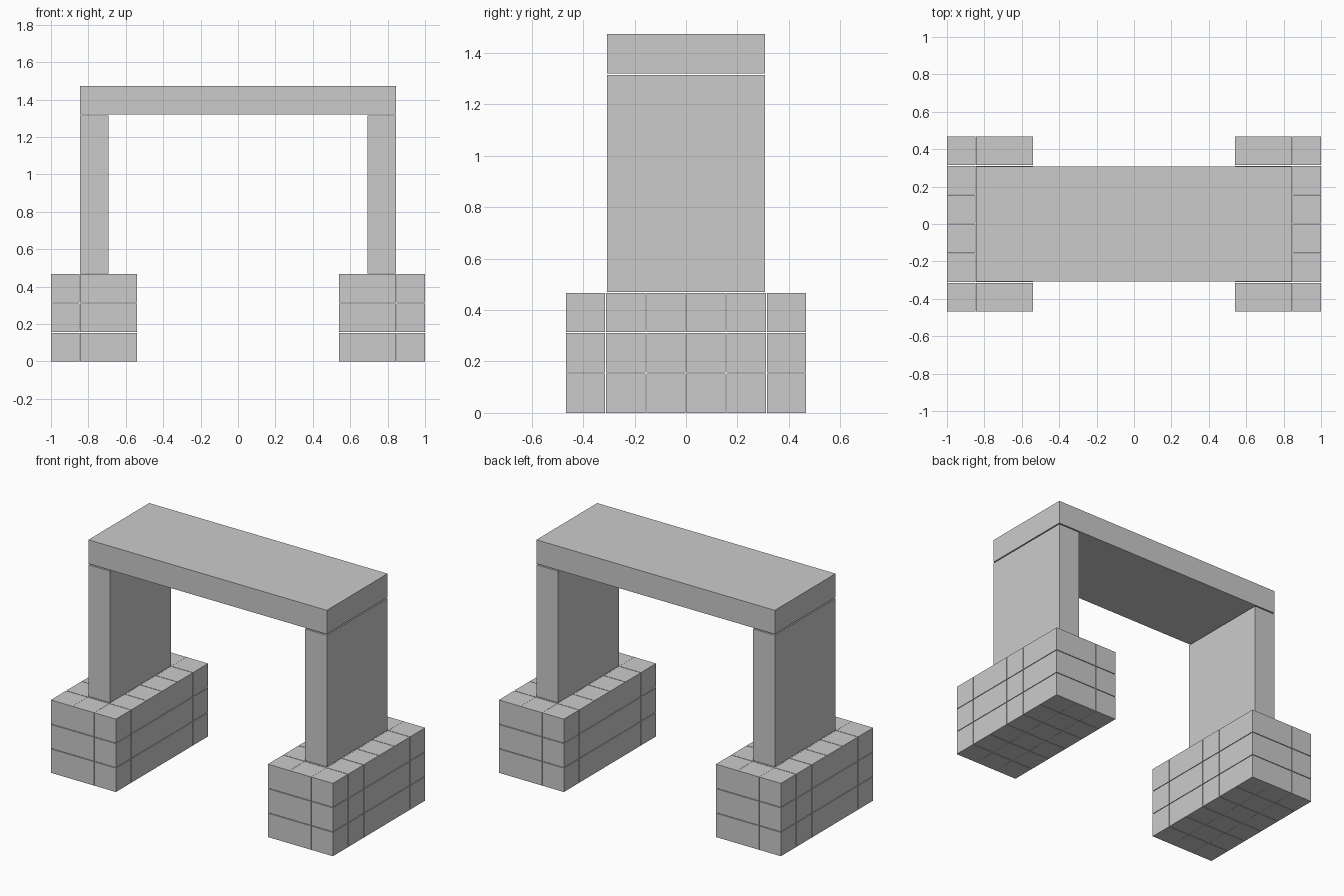
import bpy
import bmesh
from mathutils import Matrix, Vector

if "Cube" in bpy.data.objects:
    bpy.data.objects.remove(bpy.data.objects["Cube"])


def add_box(bm, lo, hi):
    lo, hi = Vector(lo), Vector(hi)
    m = Matrix.Translation((lo + hi) / 2) @ Matrix.Diagonal((*(hi - lo), 1))
    bmesh.ops.create_cube(bm, size=1, matrix=m)


def make_object(name, boxes):
    bm = bmesh.new()
    for lo, hi in boxes:
        add_box(bm, lo, hi)
    mesh = bpy.data.meshes.new(name)
    bm.to_mesh(mesh)
    bm.free()
    obj = bpy.data.objects.new(name, mesh)
    bpy.context.collection.objects.link(obj)
    return obj


# Block size and spacing (small gaps between blocks)
S = 0.153
PX, PY, PZ = 0.154, 0.1563, 0.157


def base_blocks(x0):
    y0 = -(5 * PY + S) / 2
    for i in range(3):
        for j in range(6):
            for k in range(3):
                lo = Vector((x0 + i * PX, y0 + j * PY, k * PZ))
                yield lo, lo + Vector((S, S, S))


# Stacked block footings and upright slabs on each side
for side, x_base, x_leg in (("left", -1.0, -0.845), ("right", 0.539, 0.692)):
    make_object(side + "_footing", base_blocks(x_base))
    make_object(side + "_pillar",
                [((x_leg, -0.308, 0.471), (x_leg + S, 0.308, 1.314))])

# Slab across the top
make_object("lintel", [((-0.845, -0.308, 1.321), (0.845, 0.308, 1.474))])
